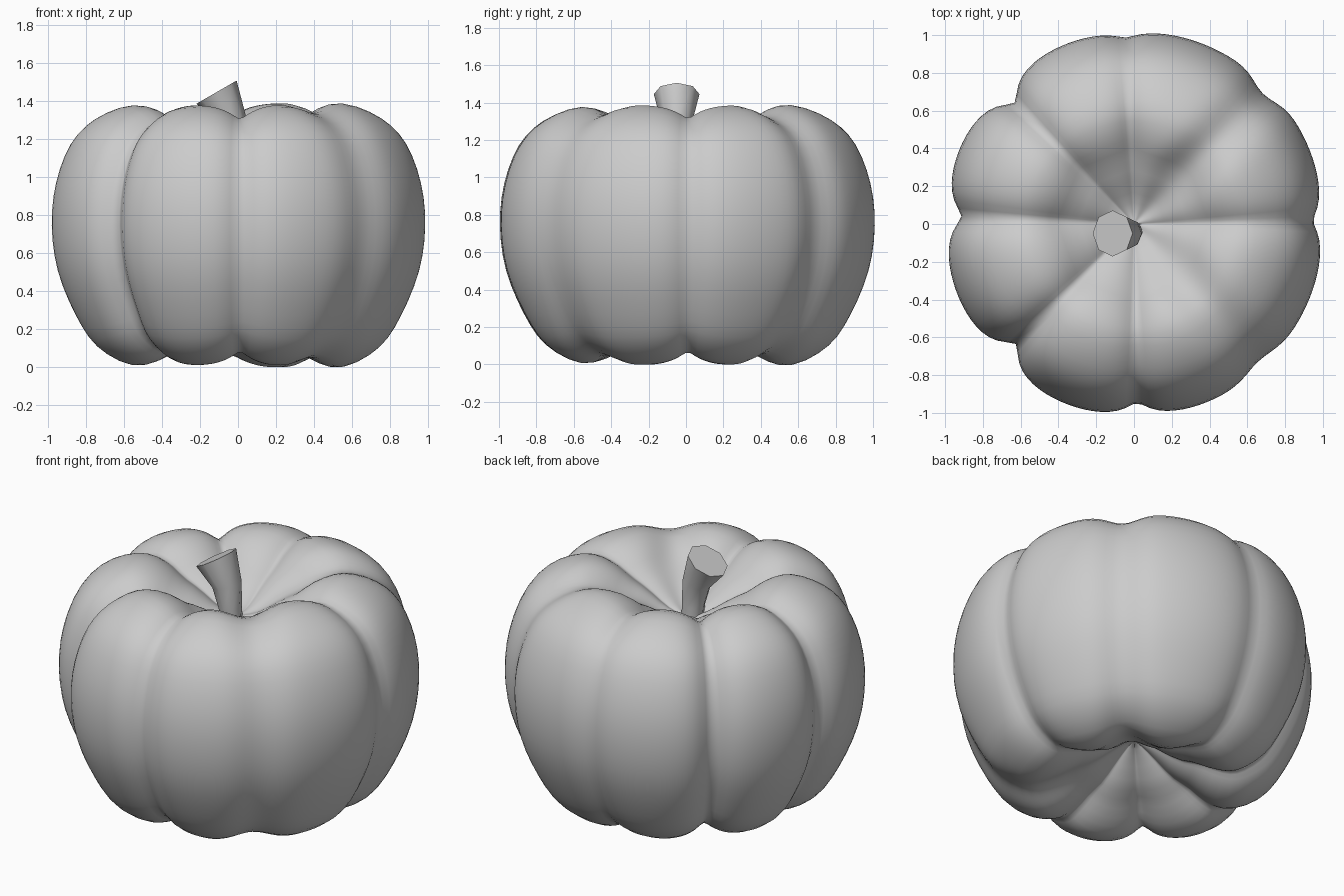
import bpy, bmesh, math
from mathutils import Vector

if "Cube" in bpy.data.objects:
    bpy.data.objects.remove(bpy.data.objects["Cube"])

SEG = 144
# Lobe profile (radius, height), from bottom dimple to top dimple
PROFILE = [(0, .30), (.08, .25), (.24, .10), (.42, .015), (.60, -.008), (.78, .095),
           (.895, .265), (.99, .50), (1.023, .74), (1.0, .97), (.92, 1.18), (.79, 1.315),
           (.60, 1.392), (.42, 1.362), (.25, 1.26), (.10, 1.14), (0, 1.11)]
# Grooves: angle, side depth, inner depth, angular width, sharp crease or soft hollow
GROOVES = [(1, .06, .08, 5, True), (45, .045, .075, 7, False), (92.5, .035, .075, 5, True),
           (135, .115, .095, 5.5, True), (177.5, .095, .09, 5.5, True),
           (225, .125, .095, 5.5, True), (271, .075, .09, 5.5, True),
           (312.5, .035, .065, 8, False)]


def smooth_profile(pts, steps=3):
    p = [Vector(q) for q in pts]
    p = [Vector((-p[1].x, p[1].y))] + p + [Vector((-p[-2].x, p[-2].y))]
    out = []
    for a, b, c, d in zip(p, p[1:], p[2:], p[3:]):
        for i in range(steps):
            t = i / steps
            out.append(.5 * (2 * b + (c - a) * t + (2 * a - 5 * b + 4 * c - d) * t * t
                             + (3 * b - a - 3 * c + d) * t ** 3))
    return out + [p[-2]]


def groove_depth(angle, r):
    total = 0
    inner = max(0, min(1, (.9 - r) / .4))
    for a, side, deep, width, sharp in GROOVES:
        delta = abs((angle - a + 180) % 360 - 180)
        w = width / max(r, .3)
        fall = (math.exp(-(math.hypot(delta, 1.5) - 1.5) / w) if sharp
                else math.exp(-(delta / w) ** 2))
        total += (side * (1 - inner) + deep * inner) * fall
    return total * min(1, r / .35)


def finish(bm, name, angle):
    bmesh.ops.recalc_face_normals(bm, faces=bm.faces)
    mesh = bpy.data.meshes.new(name)
    bm.to_mesh(mesh)
    bm.free()
    ob = bpy.data.objects.new(name, mesh)
    bpy.context.collection.objects.link(ob)
    bpy.ops.object.select_all(action='DESELECT')
    ob.select_set(True)
    bpy.context.view_layer.objects.active = ob
    bpy.ops.object.shade_smooth_by_angle(angle=math.radians(angle))
    return ob


def bridge(bm, rings):
    for lo, hi in zip(rings, rings[1:]):
        n = len(lo)
        for i in range(n):
            j = (i + 1) % n
            bm.faces.new((lo[i], lo[j], hi[j], hi[i]))


# Pumpkin body: revolved profile pushed inward along the grooves
bm = bmesh.new()
prof = smooth_profile(PROFILE)
rings = []
for k in range(1, len(prof) - 1):
    tangent = (prof[k + 1] - prof[k - 1]).normalized()
    normal = Vector((tangent.y, -tangent.x))
    ring = []
    for i in range(SEG):
        deg = 360 * i / SEG
        a = math.radians(deg)
        q = prof[k] - normal * groove_depth(deg, prof[k].x)
        r = max(q.x, .01)
        ring.append(bm.verts.new((r * math.cos(a) * .985, r * math.sin(a), q.y)))
    rings.append(ring)
bridge(bm, rings)
for ring, tip in ((rings[0], prof[0]), (rings[-1], prof[-1])):
    v = bm.verts.new((0, 0, tip.y))
    for i in range(SEG):
        bm.faces.new((ring[i], ring[(i + 1) % SEG], v))
finish(bm, "pumpkin_body", 150)

# Stem: eight-sided, leaning and flaring to a slanted cut
bm = bmesh.new()
rings = []
for x, y, z, r, tilt in ((-.015, -.04, 1.05, .062, 0), (-.02, -.045, 1.16, .066, 5),
                         (-.04, -.05, 1.30, .084, 15), (-.113, -.05, 1.445, .122, 30)):
    t = math.radians(tilt)
    rings.append([bm.verts.new((x + r * math.cos(a) * math.cos(t), y + r * math.sin(a),
                                z + r * math.cos(a) * math.sin(t)))
                  for a in (math.tau * i / 8 for i in range(8))])
bridge(bm, rings)
bm.faces.new(rings[0])
bm.faces.new(rings[-1])
finish(bm, "stem", 50)
